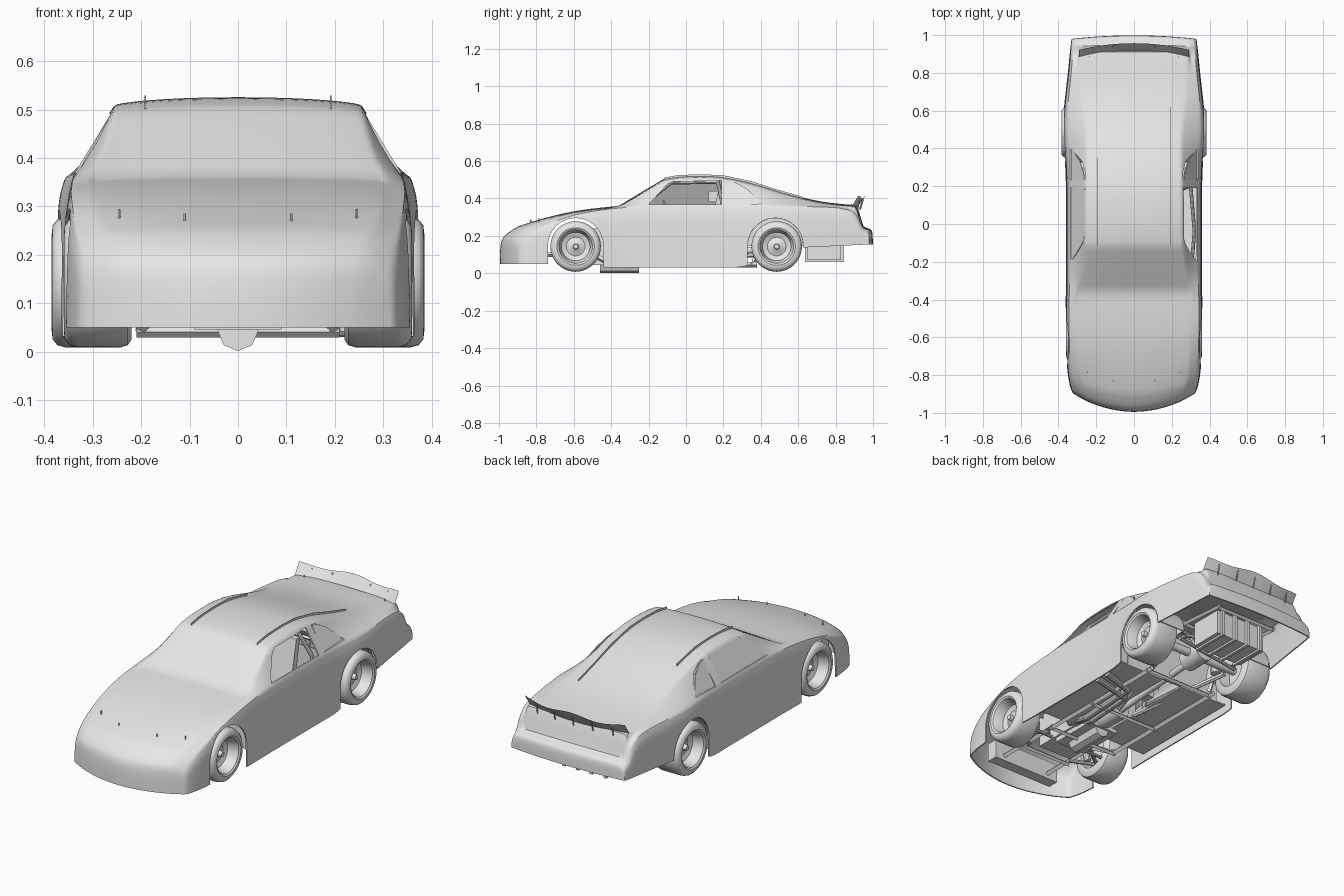
import bpy, bmesh, math
from mathutils import Vector

if "Cube" in bpy.data.objects:
    bpy.data.objects.remove(bpy.data.objects["Cube"])

grey = bpy.data.materials.new("light grey")
grey.use_nodes = True
grey.diffuse_color = (0.8, 0.8, 0.8, 1)
grey.node_tree.nodes["Principled BSDF"].inputs["Base Color"].default_value = grey.diffuse_color
parts = []


def finish(name, bm, keep=True):
    bmesh.ops.recalc_face_normals(bm, faces=bm.faces)
    mesh = bpy.data.meshes.new(name)
    bm.to_mesh(mesh)
    bm.free()
    ob = bpy.data.objects.new(name, mesh)
    bpy.context.scene.collection.objects.link(ob)
    mesh.materials.append(grey)
    if keep:
        parts.append(ob)
    return ob


def box(name, low, high):
    bm = bmesh.new()
    bmesh.ops.create_cube(bm, size=1)
    for v in bm.verts:
        v.co = [a + (c + 0.5) * (b - a) for a, b, c in zip(low, high, v.co)]
    return finish(name, bm)


def tube(name, path, radius, sides=10):
    """Straight tube pieces along a path."""
    bm = bmesh.new()
    for a, b in zip(path, path[1:]):
        a, b = Vector(a), Vector(b)
        new = bmesh.ops.create_cone(bm, cap_ends=True, segments=sides, radius1=radius,
                                    radius2=radius, depth=(b - a).length)["verts"]
        turn = (b - a).to_track_quat("Z", "Y")
        for v in new:
            v.co = turn @ v.co + (a + b) / 2
    return finish(name, bm)


def prism(name, outline, x_of, thick, keep=True):
    """Side outline of (y, z) points, extruded along x."""
    bm = bmesh.new()
    a = [bm.verts.new((x_of(z), y, z)) for y, z in outline]
    b = [bm.verts.new((x_of(z) + thick, y, z)) for y, z in outline]
    bm.faces.new(a)
    bm.faces.new(b[::-1])
    for i in range(len(a)):
        j = (i + 1) % len(a)
        bm.faces.new((a[i], b[i], b[j], a[j]))
    return finish(name, bm, keep)


# Body stations: y, half width, belt z, upper edge half width, upper edge z, centre z
stations = [
    (-1, .318, .13, .26, .155, .16), (-.98, .332, .17, .27, .195, .205),
    (-.9, .345, .22, .28, .24, .252), (-.8, .355, .25, .29, .275, .285),
    (-.65, .36, .3, .3, .315, .325), (-.5, .365, .335, .3, .34, .348),
    (-.36, .36, .35, .3, .354, .36), (-.23, .36, .36, .272, .428, .44),
    (-.115, .36, .36, .258, .494, .508), (-.04, .36, .36, .256, .507, .523),
    (.08, .36, .36, .256, .511, .528), (.2, .36, .36, .256, .506, .523),
    (.35, .365, .36, .252, .474, .49), (.48, .38, .36, .25, .432, .447),
    (.62, .372, .357, .27, .392, .405), (.75, .355, .355, .285, .367, .377),
    (.915, .34, .345, .29, .357, .364), (.95, .336, .235, .29, .246, .25),
    (.985, .333, .225, .29, .233, .237), (1, .33, .21, .29, .222, .225)]
creased_stations = (-.9, -.36, -.115, .915, .95, .985)


def bottom(y):
    if y < -.6:
        return .05
    return .03 if y < .4 else .13 + .045 * (y - .45)


def section(y, w, zb, rx, zr, zc, squash=1):
    zl, rise, belt = bottom(y), zc - zr, w * .95
    half = [(w, zl), (w * .995, zl + .5 * (zb - zl)), (w * .985, zl + .8 * (zb - zl)),
            (w * .97, zb - .1 * (zb - zl)), (belt, zb), ((belt + rx) / 2, (zb + zr) / 2),
            (rx, zr), (rx * .88, zr + rise * .4), (rx * .5, zr + rise * .85)]
    ring = half + [(0, zc)] + [(-x, z) for x, z in reversed(half)]
    bow = .1 * max(0, (-.7 - y) / .3) - .02 * max(0, (y - .85) / .15)
    return [(x, y + bow * (x / w) ** 2, zl + (z - zl) * squash) for x, z in ring]


rows = [section(*stations[0], squash=0)] + [section(*s) for s in stations]
rows.append(section(*stations[-1], squash=0))
bm = bmesh.new()
crease = bm.edges.layers.float.new("crease_edge")
grid = [[bm.verts.new(p) for p in row] for row in rows]
for r, s in zip(grid, grid[1:]):
    for i in range(len(r) - 1):
        bm.faces.new((r[i], r[i + 1], s[i + 1], s[i]))
# Crisp hood, windshield, tail and roof edges
for row, station in zip(grid[1:], stations):
    if station[0] in creased_stations:
        for i in range(6, 12):
            bm.edges.get((row[i], row[i + 1]))[crease] = .7
for r, s in zip(grid[3:-2], grid[4:-1]):
    for i in (4, 6, 12, 14):
        bm.edges.get((r[i], s[i]))[crease] = .5
bmesh.ops.remove_doubles(bm, verts=bm.verts, dist=.0001)
body = finish("body_shell", bm)
sub = body.modifiers.new("smooth", "SUBSURF")
sub.levels = sub.render_levels = 2
skin = body.modifiers.new("thickness", "SOLIDIFY")
skin.thickness, skin.offset = .007, -1


# Wheel arch and window openings
def arc(cy, r):
    return [(cy + r * math.cos(math.pi * i / 24), .147 + r * math.sin(math.pi * i / 24)) for i in range(25)]


def arch(cy, r):
    return arc(cy, r) + [(cy - r, -.2), (cy + r, -.2)]


door_window = [(-.2, .368), (-.1, .475), (-.07, .49), (.19, .495), (.19, .368)]
rear_window = [(.235, .368), (.235, .49), (.27, .483), (.33, .45), (.4, .372)]
cutters = []
for side in (-1, 1):
    for outline in (arch(-.59, .148), arch(.478, .148), door_window, rear_window):
        cutters.append(prism("cutter", outline, lambda z: side * .18, side * .35, False))
for c in cutters:
    cut = body.modifiers.new("cut", "BOOLEAN")
    cut.operation, cut.solver, cut.object = "DIFFERENCE", "EXACT", c
bpy.context.view_layer.update()
cut_mesh = bpy.data.meshes.new_from_object(body.evaluated_get(bpy.context.evaluated_depsgraph_get()))
body.modifiers.clear()
body.data = cut_mesh
for c in cutters:
    bpy.data.objects.remove(c)

# Window panes; the driver's window stays open
for side, label in ((-1, "right"), (1, "left")):
    slope = lambda z: side * (.33 - .56 * (z - .365))
    prism(label + "_quarter_window", rear_window, slope, side * .004)
    if side < 0:
        prism(label + "_door_window", door_window, slope, side * .004)


# Wheels turned from a rim and tyre profile (radius, offset outward)
def wheel(name, side, y, x_in, width):
    profile = [(.001, .06), (.08, .06), (.086, 0), (.118, 0), (.13, .008), (.135, .025),
               (.135, width - .03), (.13, width - .012), (.118, width - .002), (.1, width),
               (.09, width - .006), (.084, width - .02), (.076, width - .06), (.05, width - .07),
               (.022, width - .06), (.015, width - .055), (.013, width - .035), (.001, width - .035)]
    bm = bmesh.new()
    n = 40
    rings = [[bm.verts.new((side * (x_in + o), y + r * math.cos(math.tau * k / n),
                            .143 + r * math.sin(math.tau * k / n))) for k in range(n)] for r, o in profile]
    for a, b in zip(rings, rings[1:]):
        for k in range(n):
            m = (k + 1) % n
            bm.faces.new((a[k], a[m], b[m], b[k]))
    bm.faces.new(rings[0])
    bm.faces.new(rings[-1])
    finish(name, bm)


for side, label, strip_end in ((-1, "right", .4), (1, "left", .65)):
    wheel(label + "_front_wheel", side, -.59, .22, .14)
    wheel(label + "_rear_wheel", side, .485, .225, .16)
    # Rear wheel tub
    prism(label + "_tub_wall", arc(.478, .152), lambda z: side * .2, side * .005)
    prism(label + "_tub_liner", arc(.478, .152) + arc(.478, .147)[::-1], lambda z: side * .2, side * .155)
    # Roof strip following the roof line
    roof = [(s[0], s[4]) for s in stations if -.2 < s[0] < strip_end]
    prism(label + "_roof_strip", roof + [(y, z + .018) for y, z in reversed(roof)],
          lambda z: side * .19, side * .003)
    # Hood and trunk pins
    for px, py, pz in ((.245, -.785, .285), (.11, -.83, .275), (.235, .885, .36)):
        tube(label + "_pin", [(side * px, py, pz - .02), (side * px, py, pz + .01)], .003, 6)
    # Frame rails, suspension arms and trailing arms
    tube(label + "_main_rail", [(side * .2, -.4, .045), (side * .2, .38, .045)], .014, 4)
    tube(label + "_front_rail", [(side * .2, -.4, .05), (side * .14, -.5, .1), (side * .14, -.88, .1)], .014, 4)
    tube(label + "_rear_rail", [(side * .19, .36, .06), (side * .18, .45, .22), (side * .18, .88, .19)], .012, 4)
    tube(label + "_lower_arm", [(side * .13, -.66, .09), (side * .25, -.59, .08), (side * .13, -.5, .09)], .01)
    tube(label + "_upper_arm", [(side * .14, -.64, .19), (side * .25, -.59, .19), (side * .14, -.54, .19)], .008)
    tube(label + "_shock", [(side * .19, -.59, .08), (side * .14, -.59, .26)], .018)
    tube(label + "_trailing_arm", [(side * .05, -.06, .06), (side * .19, .48, .11)], .013, 6)
    tube(label + "_rear_spring", [(side * .165, .44, .12), (side * .165, .44, .26)], .025)
    box(label + "_floor_pan", (min(side * .06, side * .345), -.34, .065),
        (max(side * .06, side * .345), .3, .072))
    # Roll cage side hoop, door bars and rear brace
    tube(label + "_cage_hoop", [(side * .28, -.28, .08), (side * .275, -.24, .36), (side * .215, -.08, .485),
                                (side * .215, .17, .49), (side * .29, .2, .35), (side * .29, .2, .08)], .011)
    for z in (.16, .23, .3):
        tube(label + "_door_bar", [(side * .3, -.27, z), (side * .32, -.04, z), (side * .3, .2, z)], .01)
    tube(label + "_cage_brace", [(side * .2, .18, .47), (side * .18, .62, .21)], .01)

# Spoiler blade, bowed across the tail, with braces
bm = bmesh.new()
low, high = [], []
for i in range(17):
    x = -.29 + .58 * i / 16
    back = .035 * (1 - (x / .29) ** 2)
    low.append(bm.verts.new((x, .882 + back, .352)))
    high.append(bm.verts.new((x, .922 + back, .408 + .008 * math.cos(x * 20))))
for i in range(16):
    bm.faces.new((low[i], low[i + 1], high[i + 1], high[i]))
bmesh.ops.solidify(bm, geom=bm.faces[:], thickness=.004)
finish("spoiler", bm)
for x in (-.22, -.11, 0, .11, .22):
    tube("spoiler_brace", [(x, .948 - .4 * x * x, .395), (x, .932 - .3 * x * x, .34)], .003, 6)

# Engine, oil pan, gearbox and radiator
box("engine_block", (-.1, -.62, .07), (.1, -.34, .24))
tube("oil_pan", [(0, -.46, .043), (0, -.25, .043)], .042, 8)
box("oil_pan_flange", (-.09, -.5, .045), (.09, -.24, .07))
box("radiator", (-.2, -.9, .07), (.2, -.84, .17))
tube("gearbox", [(0, -.34, .1), (0, -.1, .09)], .05, 12)
tube("driveshaft", [(0, -.1, .09), (0, .44, .13)], .018, 12)

# Rear axle
tube("rear_axle", [(-.25, .485, .145), (.25, .485, .145)], .022, 12)
tube("differential", [(0, .42, .14), (0, .55, .145)], .055, 14)
tube("track_bar", [(-.19, .56, .1), (.17, .56, .15)], .009)
tube("front_axle_link", [(-.24, -.52, .08), (.24, -.52, .08)], .008)

# Cross members and exhaust
for y, z, w in ((-.87, .1, .14), (-.68, .08, .14), (-.4, .04, .21), (-.08, .04, .21), (.35, .045, .21),
                (.62, .2, .18), (.87, .19, .18)):
    tube("cross_member", [(-w, y, z), (w, y, z)], .011, 4)
for x, y in ((.06, .12), (.1, .19)):
    tube("exhaust_pipe", [(x, -.38, .1), (x + .03, -.22, .047), (x + .05, y - .06, .047), (.34, y, .047)], .017)

# Fuel cell with straps
box("fuel_cell", (-.15, .65, .07), (.15, .83, .2))
for x in (-.12, -.04, .04, .12):
    box("fuel_cell_strap", (x - .008, .635, .06), (x + .008, .845, .205))

# Cockpit: firewalls, dashboard, seat and steering wheel
box("firewall", (-.29, -.345, .07), (.29, -.335, .33))
box("rear_bulkhead", (-.29, .29, .07), (.29, .298, .34))
box("dashboard", (-.28, -.24, .3), (.28, -.18, .35))
box("seat_base", (.07, -.02, .09), (.23, .15, .14))
prism("seat_back", [(.1, .1), (.14, .1), (.2, .43), (.17, .43)], lambda z: .08, .14)
box("head_rest", (.09, .12, .38), (.105, .2, .44))
rim = [(.15 + .055 * math.cos(math.tau * i / 20), -.1 - .02 * math.sin(math.tau * i / 20),
        .33 + .055 * math.sin(math.tau * i / 20)) for i in range(21)]
tube("steering_wheel", rim, .006, 6)
tube("steering_column", [(.15, -.1, .33), (.15, -.24, .27)], .008)
tube("cage_cross_bar", [(-.215, .17, .488), (.215, .17, .488)], .011)
tube("cage_front_bar", [(-.215, -.08, .483), (.215, -.08, .483)], .011)
tube("cage_diagonal", [(-.28, .2, .1), (.2, .18, .47)], .011)

# Smooth shading with sharp edges kept
bpy.ops.object.select_all(action="DESELECT")
for ob in parts:
    ob.select_set(True)
bpy.context.view_layer.objects.active = body
bpy.ops.object.shade_smooth_by_angle(angle=math.radians(35))
